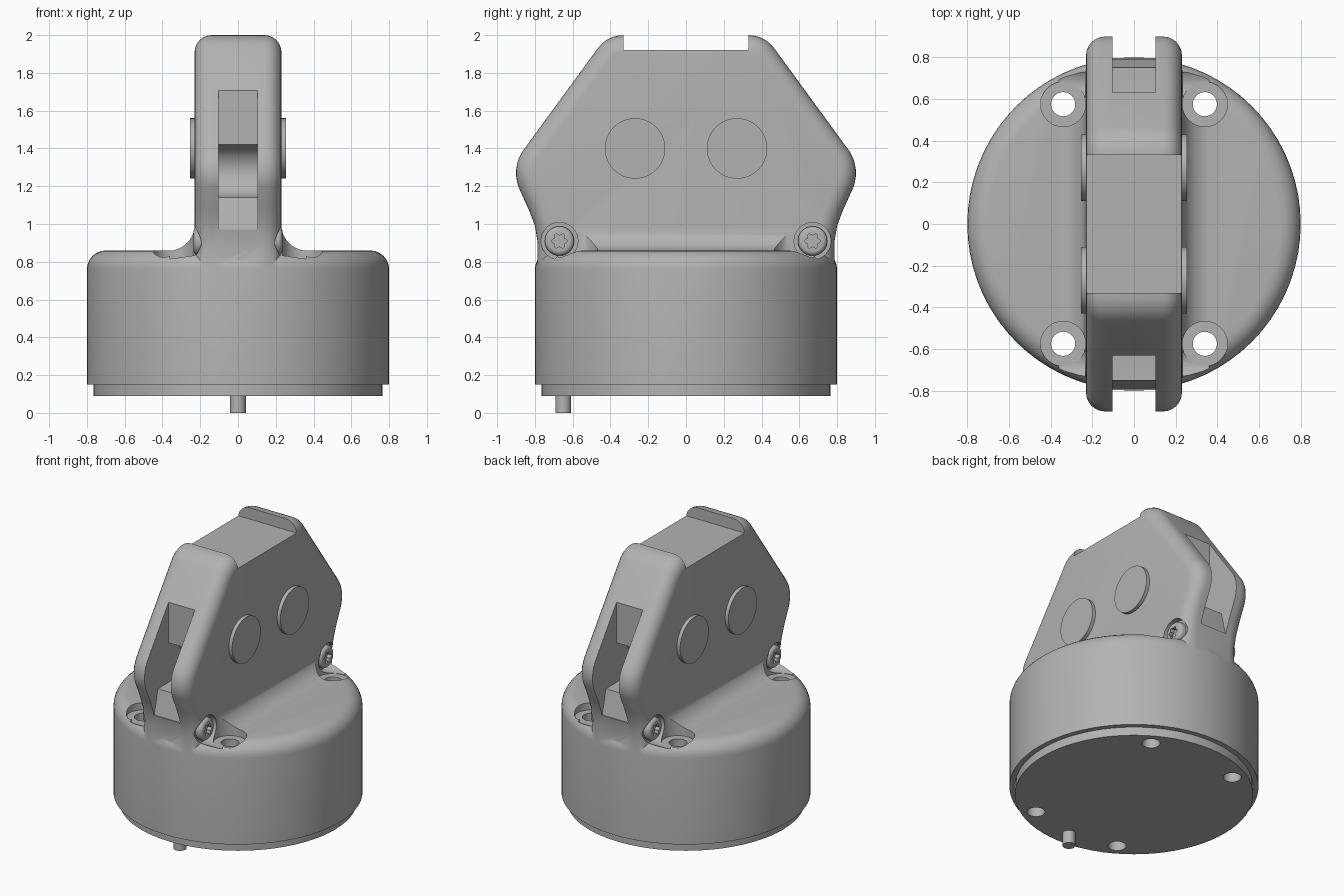
import bpy, bmesh, math
from mathutils import Matrix, Vector

if "Cube" in bpy.data.objects:
    bpy.data.objects.remove(bpy.data.objects["Cube"], do_unlink=True)

grey = bpy.data.materials.new("cast grey")
grey.use_nodes = True
tone = (0.45, 0.45, 0.45, 1)
grey.diffuse_color = tone
next(n for n in grey.node_tree.nodes if n.type == "BSDF_PRINCIPLED").inputs["Base Color"].default_value = tone


def finish(name, bm):
    bmesh.ops.recalc_face_normals(bm, faces=bm.faces)
    mesh = bpy.data.meshes.new(name)
    bm.to_mesh(mesh)
    bm.free()
    mesh.materials.append(grey)
    ob = bpy.data.objects.new(name, mesh)
    bpy.context.collection.objects.link(ob)
    return ob


def prism(name, points, start, end, axis="X", bevel=0.0):
    """Extrude a 2D outline: (y, z) along X, or (x, z) along Y."""
    bm = bmesh.new()
    put = (lambda a, b, t: (t, a, b)) if axis == "X" else (lambda a, b, t: (a, t, b))
    face = bm.faces.new([bm.verts.new(put(a, b, start)) for a, b in points])
    made = bmesh.ops.extrude_face_region(bm, geom=[face])["geom"]
    verts = [g for g in made if isinstance(g, bmesh.types.BMVert)]
    bmesh.ops.translate(bm, verts=verts, vec=put(0, 0, end - start))
    if bevel:
        rims = [e for e in bm.edges if abs(e.verts[0].co.x - e.verts[1].co.x) < 1e-5]
        bmesh.ops.bevel(bm, geom=rims, offset=bevel, segments=6, profile=0.5, affect="EDGES")
    return finish(name, bm)


def cylinder(name, r, start, end, centre, axis="Z", bevel=0.0, sides=32):
    """Cylinder along Z at (x, y), or along X at (y, z); bevel rounds the far end."""
    bm = bmesh.new()
    bmesh.ops.create_cone(bm, cap_ends=True, segments=sides, radius1=r, radius2=r, depth=abs(end - start))
    if bevel:
        top = [e for e in bm.edges if all(v.co.z > 0 for v in e.verts)]
        bmesh.ops.bevel(bm, geom=top, offset=bevel, segments=6, profile=0.5, affect="EDGES")
    mid = (start + end) / 2
    a, b = centre
    if axis == "X":
        turn = Matrix.Rotation(math.copysign(math.pi / 2, end - start), 4, "Y")
        bm.transform(Matrix.Translation(Vector((mid, a, b))) @ turn)
    else:
        bm.transform(Matrix.Translation(Vector((a, b, mid))))
    return finish(name, bm)


def combine(target, other, how):
    mod = target.modifiers.new("combine", "BOOLEAN")
    mod.operation, mod.solver, mod.object = how, "EXACT", other
    bpy.context.view_layer.update()
    mesh = bpy.data.meshes.new_from_object(target.evaluated_get(bpy.context.evaluated_depsgraph_get()))
    target.modifiers.clear()
    target.data = mesh
    bpy.data.objects.remove(other, do_unlink=True)


def arc(cx, cy, r, a0, a1, n):
    return [(cx + r * math.cos(math.radians(a0 + (a1 - a0) * i / n)),
             cy + r * math.sin(math.radians(a0 + (a1 - a0) * i / n))) for i in range(n + 1)]


def mirrored(half):
    return half + [(-a, b) for a, b in reversed(half)]


# Round base with a soft upper rim
body = cylinder("housing", 0.8, 0.15, 0.86, (0, 0), bevel=0.1, sides=72)

# Concave blend between base and upright
blend = prism("blend", mirrored([(0.37, 0.7)] + arc(0.37, 1.0, 0.142, 270, 180, 10)), -0.9, 0.9, "Y")
combine(blend, cylinder("trim", 0.74, 0.5, 1.3, (0, 0), sides=72), "INTERSECT")
combine(body, blend, "UNION")

# Upright with rounded edges
outline = ([(0.785, 0.4), (0.785, 0.9), (0.8, 0.99), (0.83, 1.07)]
           + arc(0.69, 1.27, 0.21, -22, 40, 7)
           + arc(0.33, 1.83, 0.17, 38, 90, 6))
combine(body, prism("upright", mirrored(outline), -0.23, 0.23, bevel=0.09), "UNION")

# Flat landing cut into the top
landing = mirrored([(0.33, 1.92), (0.33, 2.2)])
combine(body, prism("landing", landing, -0.5, 0.5), "DIFFERENCE")

# End slots, each with a round pocket at its back
slot = ([(1.1, 0.97), (1.1, 1.9), (0.63, 1.9)] + arc(0.63, 1.28, 0.14, 90, 270, 12)
        + [(0.75, 1.14), (0.79, 0.97)])
for s in (-1, 1):
    combine(body, prism("slot", [(s * y, z) for y, z in slot], -0.103, 0.103), "DIFFERENCE")

# Base plate and locating pin
plate = cylinder("base_plate", 0.765, 0.2, 0.09, (0, 0), sides=72)
pin = cylinder("locating_pin", 0.042, 0, 0.12, (0, -0.65), sides=24)

# Mounting holes, counterbores and screws at the four corners
parts = [body, plate, pin]
for sx in (-1, 1):
    for sy in (-1, 1):
        spot = (sx * 0.34, sy * 0.575)
        combine(body, cylinder("counterbore", 0.108, 0.81, 1.3, spot), "DIFFERENCE")
        combine(body, cylinder("access", 0.098, sx * 0.19, sx * 0.36, (sy * 0.67, 0.91), "X"), "DIFFERENCE")
        for part in (body, plate):
            combine(part, cylinder("hole", 0.058, -0.1, 1.3, spot), "DIFFERENCE")
        screw = cylinder("screw", 0.078, sx * 0.17, sx * 0.235, (sy * 0.67, 0.91), "X", bevel=0.025)
        star = []
        for i in range(24):
            a = math.tau * i / 24
            r = 0.036 + 0.007 * math.cos(6 * a)
            star.append((sy * 0.67 + r * math.cos(a), 0.91 + r * math.sin(a)))
        combine(screw, prism("star_recess", star, sx * 0.205, sx * 0.3), "DIFFERENCE")
        parts.append(screw)

# Axle caps on both faces
for s in (-1, 1):
    parts.append(cylinder("axle_cap", 0.16, -0.255, -0.2, (s * 0.27, 1.4), "X", sides=48))
    parts.append(cylinder("axle_cap", 0.16, 0.2, 0.255, (s * 0.27, 1.4), "X", sides=48))

# Smooth shading with crisp edges
bpy.ops.object.select_all(action="DESELECT")
for part in parts:
    part.select_set(True)
bpy.context.view_layer.objects.active = body
bpy.ops.object.shade_smooth_by_angle(angle=math.radians(32))
